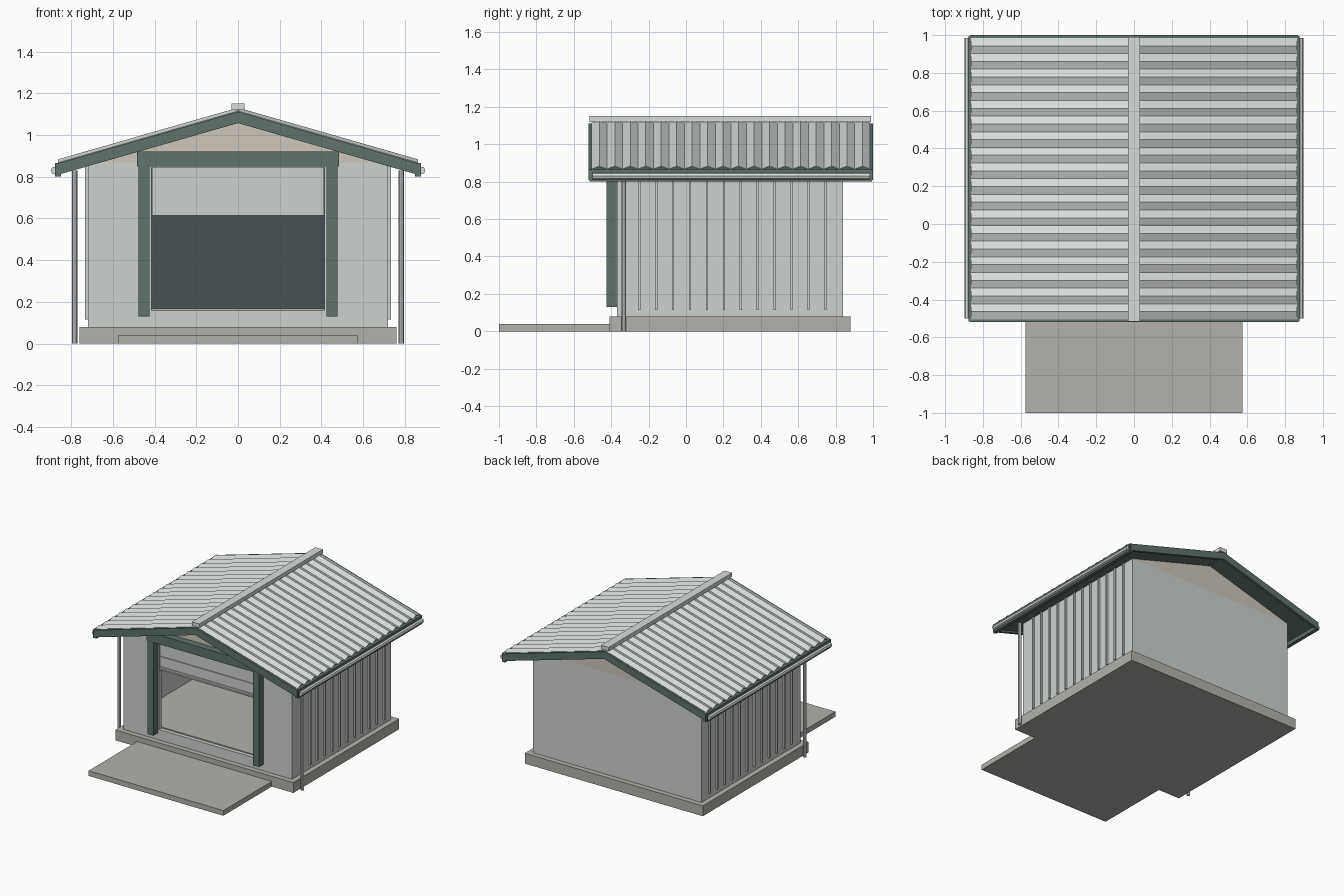
import bpy, bmesh, math

if "Cube" in bpy.data.objects:
    bpy.data.objects.remove(bpy.data.objects["Cube"])

def mat(name, rgb):
    m = bpy.data.materials.new(name)
    m.diffuse_color = tuple((c / 255) ** 2.2 for c in rgb) + (1,)
    m.use_nodes = True
    m.node_tree.nodes["Principled BSDF"].inputs["Base Color"].default_value = m.diffuse_color
    return m

WALL = mat("pale_cladding", (203, 209, 206))
SHEET = mat("roof_metal", (214, 220, 217))
GREEN = mat("green_trim", (96, 114, 107))
BEIGE = mat("beige_panel", (204, 197, 186))
STONE = mat("concrete", (178, 176, 169))
DARK = mat("dark_lining", (72, 82, 83))

def mesh_object(name, bm, m):
    bmesh.ops.recalc_face_normals(bm, faces=bm.faces)
    me = bpy.data.meshes.new(name)
    bm.to_mesh(me)
    bm.free()
    ob = bpy.data.objects.new(name, me)
    me.materials.append(m)
    bpy.context.collection.objects.link(ob)
    return ob

def box(name, x, y, z, m):
    bm = bmesh.new()
    bmesh.ops.create_cube(bm, size=1)
    for v in bm.verts:
        v.co = [r[0] + (c + .5) * (r[1] - r[0]) for c, r in zip(v.co, (x, y, z))]
    return mesh_object(name, bm, m)

def prism(name, pts, y0, y1, m):
    """Extrude an x-z outline along y."""
    bm = bmesh.new()
    f = bm.faces.new([bm.verts.new((x, y0, z)) for x, z in pts])
    g = bmesh.ops.extrude_face_region(bm, geom=[f])["geom"]
    for v in g:
        if isinstance(v, bmesh.types.BMVert):
            v.co.y = y1
    return mesh_object(name, bm, m)

def mirror_x(ob):
    ob.modifiers.new("mirror", 'MIRROR').use_axis[0] = True
    return ob

SLOPE = 0.287

# Base slab and driveway
box("base_slab", (-.76, .76), (-.41, .88), (0, .08), STONE)
box("driveway", (-.575, .575), (-1, -.405), (0, .04), STONE)

# Walls, with a raised floor inside
W, E = .72, .868
box("back_wall", (-W, W), (.81, .84), (.08, E), WALL)
mirror_x(box("side_wall", (W - .03, W), (-.34, .81), (.08, E), WALL))
mirror_x(box("front_wall_side", (.415, W), (-.37, -.34), (.08, E), WALL))
box("front_sill", (-.415, .415), (-.37, -.34), (.08, .16), WALL)
box("front_lintel", (-.415, .415), (-.37, -.34), (.845, E), WALL)
box("floor", (-.69, .69), (-.34, .81), (.08, .168), STONE)
box("back_lining", (-.69, .69), (.80, .81), (.168, E), DARK)

# Gable triangles
for n, y in (("front", -.37), ("back", .81)):
    prism(n + "_gable", [(-W, E), (W, E), (0, E + W * SLOPE)], y, y + .03, BEIGE)

# Cladding ribs on the side walls
for i in range(12):
    y = -.25 + i * .0905
    mirror_x(box("wall_rib", (W, .733), (y - .006, y + .006), (.115, E), WALL))

# Door frame and half-raised door
mirror_x(box("door_post", (.425, .477), (-.425, -.37), (.13, .85), GREEN))
box("door_header", (-.483, .483), (-.425, -.37), (.85, .92), GREEN)
box("door_panel", (-.412, .412), (-.362, -.345), (.615, .85), WALL)
for z in (.625, .642, .722):
    box("door_rib", (-.405, .405), (-.369, -.36), (z - .004, z + .004), WALL)

# Roof deck and gable fascia boards
def chevron(half, top, thick):
    d = half * SLOPE
    return [(-half, top - d), (0, top), (half, top - d),
            (half, top - d - thick), (0, top - thick), (-half, top - d - thick)]

prism("roof_deck", chevron(.855, 1.104, .032), -.5, .98, GREEN)
prism("front_fascia", chevron(.868, 1.112, .055), -.52, -.5, GREEN)
prism("back_fascia", chevron(.868, 1.112, .055), .98, 1.0, GREEN)
mirror_x(box("eave_fascia", (.848, .876), (-.515, .995), (.8, .865), GREEN))

# Corrugated roof sheets
bm = bmesh.new()
N = 18
rows = []
for i in range(2 * N + 1):
    y = -.505 + 1.49 * i / (2 * N)
    z = 1.115 + (.016 if i % 2 else 0)
    rows.append([bm.verts.new((x, y, z - x * SLOPE)) for x in (0, .862)])
for a, b in zip(rows, rows[1:]):
    bm.faces.new((a[0], a[1], b[1], b[0]))
sheet = mesh_object("corrugated_sheet", bm, SHEET)
for p in sheet.data.polygons:
    if p.normal.z < 0:
        sheet.data.flip_normals()
        break
s = sheet.modifiers.new("thickness", 'SOLIDIFY')
s.thickness = .005
mirror_x(sheet)

# Ridge cap
box("ridge_cap", (-.032, .032), (-.517, .99), (1.12, 1.15), SHEET)

# Gutters and downpipes
def tube(name, r, n, a, b, axis, m):
    bm = bmesh.new()
    bmesh.ops.create_cone(bm, cap_ends=True, segments=n, radius1=r, radius2=r, depth=1)
    for v in bm.verts:
        t = a[2 if axis == 'z' else 1]
        e = b - t
        s = t + (v.co.z + .5) * e
        v.co = (a[0] + v.co.x, a[1] + v.co.y, s) if axis == 'z' else (a[0] + v.co.x, s, a[2] + v.co.y)
    return mirror_x(mesh_object(name, bm, m))

tube("gutter", .018, 8, (.88, -.5, .83), .985, 'y', SHEET)
tube("downpipe", .0125, 8, (.782, -.332, 0), .83, 'z', SHEET)
